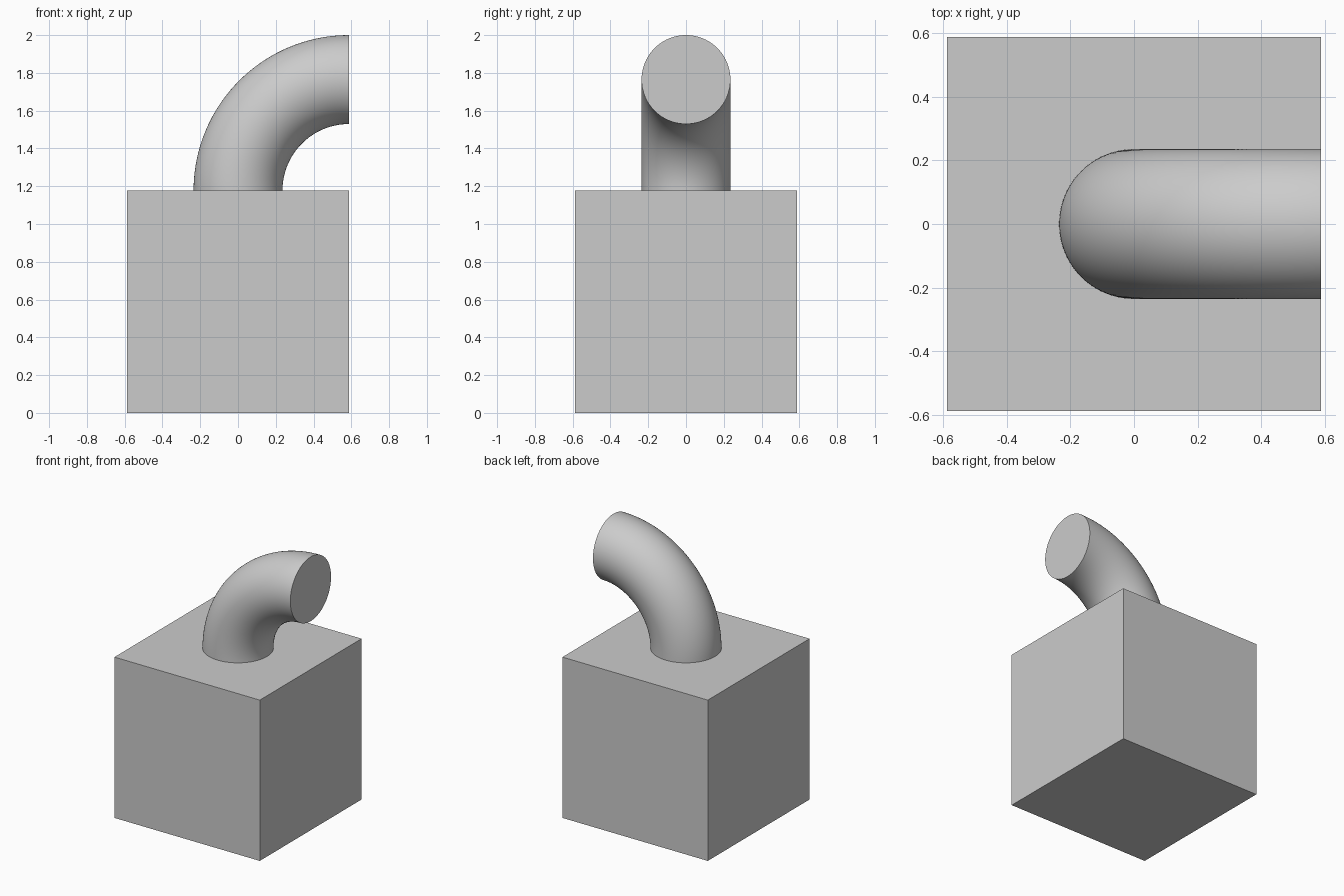
import bpy, bmesh, math
from mathutils import Vector

if "Cube" in bpy.data.objects:
    bpy.data.objects.remove(bpy.data.objects["Cube"])

UNIT = 2 / 34            # whole model is 34 units tall
SIDE = 20 * UNIT         # cube edge
BEND = 10 * UNIT         # bend radius of the pipe centreline
RADIUS = 4 * UNIT        # pipe radius
SEGMENTS, STEPS = 96, 64

# Cube base
bpy.ops.mesh.primitive_cube_add(size=SIDE, location=(0, 0, SIDE / 2))
bpy.context.object.name = "cube_base"

# Quarter-bend pipe: a circle on the cube's top spun towards +x
bm = bmesh.new()
bmesh.ops.create_circle(bm, cap_ends=False, segments=SEGMENTS, radius=RADIUS)
bmesh.ops.translate(bm, verts=bm.verts[:], vec=(0, 0, SIDE))
bmesh.ops.spin(bm, geom=bm.verts[:] + bm.edges[:], cent=Vector((BEND, 0, SIDE)),
               axis=(0, 1, 0), angle=math.pi / 2, steps=STEPS)
bmesh.ops.remove_doubles(bm, verts=bm.verts[:], dist=1e-5)

# Flat end caps
bmesh.ops.holes_fill(bm, edges=[e for e in bm.edges if e.is_boundary], sides=0)
bmesh.ops.recalc_face_normals(bm, faces=bm.faces[:])
mesh = bpy.data.meshes.new("bent_pipe")
bm.to_mesh(mesh)
bm.free()
pipe = bpy.data.objects.new("bent_pipe", mesh)
bpy.context.collection.objects.link(pipe)

# Smooth sides, sharp rims
bpy.ops.object.select_all(action='DESELECT')
pipe.select_set(True)
bpy.context.view_layer.objects.active = pipe
bpy.ops.object.shade_smooth_by_angle(angle=math.radians(30))
